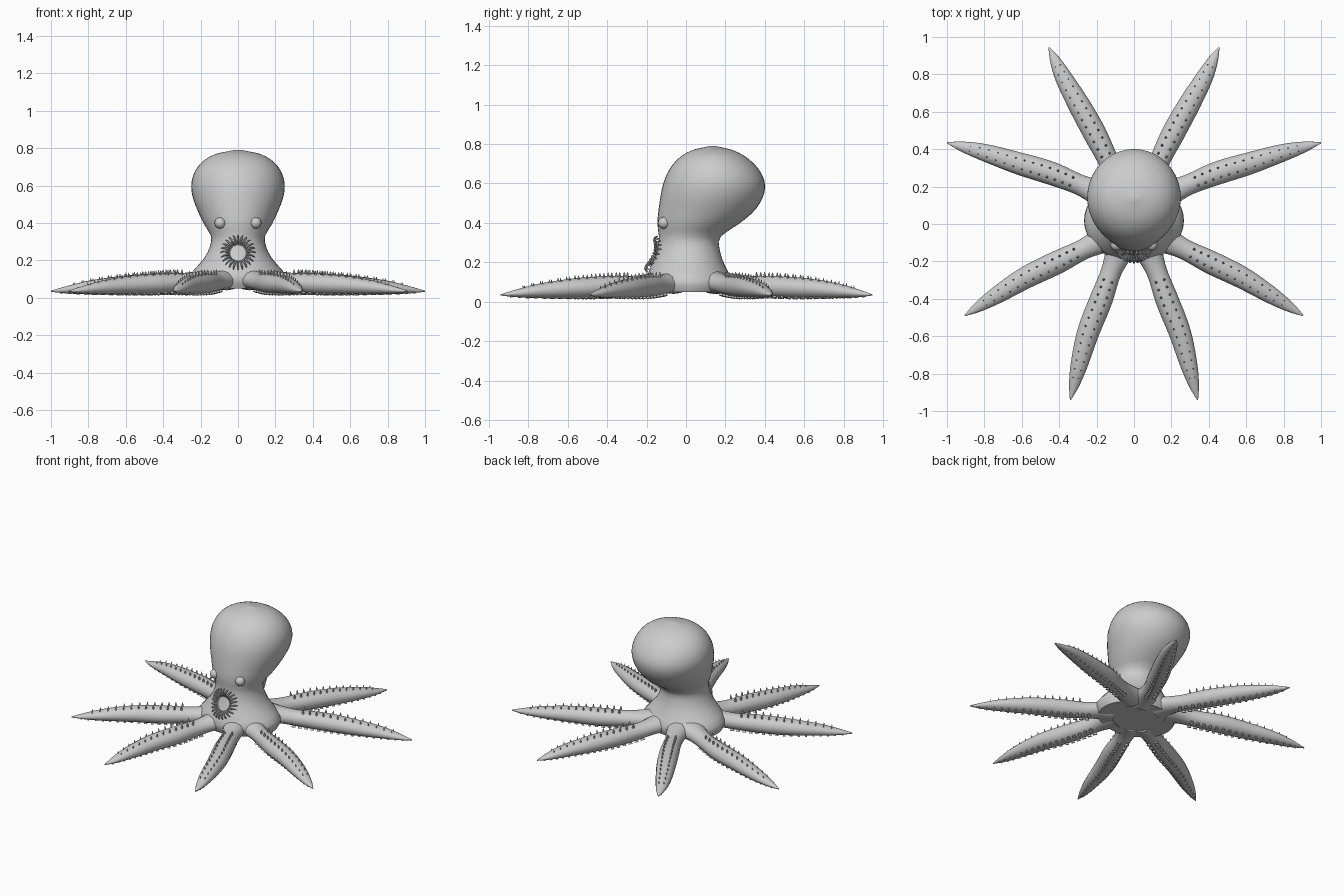
import bpy, bmesh, math
from mathutils import Vector

if "Cube" in bpy.data.objects:
    bpy.data.objects.remove(bpy.data.objects["Cube"])


def lerp_table(table, t):
    """Smooth (Catmull-Rom) lookup in rows of (key, values...)."""
    t = max(table[0][0], min(table[-1][0], t))
    i = 0
    while i < len(table) - 2 and t > table[i + 1][0]:
        i += 1
    a, b = table[i], table[i + 1]
    p, n = table[max(i - 1, 0)], table[min(i + 2, len(table) - 1)]
    h = b[0] - a[0]
    u = (t - a[0]) / h
    out = []
    for k in range(1, len(a)):
        m0 = (b[k] - p[k]) / (b[0] - p[0]) * h
        m1 = (n[k] - a[k]) / (n[0] - a[0]) * h
        out.append((2*u**3 - 3*u**2 + 1) * a[k] + (u**3 - 2*u**2 + u) * m0
                   + (3*u**2 - 2*u**3) * b[k] + (u**3 - u**2) * m1)
    return out


def loft(bm, rings):
    """Skin a list of point rings and cap both ends."""
    vs = [[bm.verts.new(p) for p in r] for r in rings]
    n = len(vs[0])
    for a, b in zip(vs, vs[1:]):
        for i in range(n):
            bm.faces.new((a[i], a[(i + 1) % n], b[(i + 1) % n], b[i]))
    bm.faces.new(vs[0][::-1])
    bm.faces.new(vs[-1])


def tube(bm, pts, radii, sides=6):
    """Round tube through a few points."""
    rings = []
    for i, p in enumerate(pts):
        d = (pts[min(i + 1, len(pts) - 1)] - pts[max(i - 1, 0)]).normalized()
        u = d.orthogonal().normalized()
        if i:
            u = (prev - d * prev.dot(d)).normalized()
        prev = u
        v = d.cross(u)
        rings.append([p + (u * math.cos(a) + v * math.sin(a)) * radii[i]
                      for a in [math.tau * k / sides for k in range(sides)]])
    loft(bm, rings)


def finish(bm, name, angle=50):
    bmesh.ops.recalc_face_normals(bm, faces=bm.faces)
    me = bpy.data.meshes.new(name)
    bm.to_mesh(me)
    bm.free()
    ob = bpy.data.objects.new(name, me)
    bpy.context.collection.objects.link(ob)
    bpy.ops.object.select_all(action='DESELECT')
    ob.select_set(True)
    bpy.context.view_layer.objects.active = ob
    bpy.ops.object.shade_smooth_by_angle(angle=math.radians(angle))
    return ob


# Body profile: z, half width, front y, back y
BODY = [(.05, .25, -.18, .22), (.10, .27, -.205, .24), (.15, .235, -.19, .215),
        (.20, .19, -.17, .19), (.26, .155, -.15, .172), (.32, .142, -.137, .168),
        (.35, .155, -.14, .20), (.40, .185, -.145, .275), (.46, .213, -.14, .345),
        (.53, .24, -.13, .39), (.60, .25, -.115, .40), (.67, .233, -.085, .37),
        (.73, .187, -.035, .31), (.77, .115, .035, .235), (.79, .02, .12, .15)]


def body_point(z, a):
    w, f, b = lerp_table(BODY, z)
    return Vector((w * math.cos(a), (f + b) / 2 + (b - f) / 2 * math.sin(a), z))


# Head and skirt in one skin
zs = [.05 + .74 * math.sin(math.pi / 2 * i / 36) for i in range(37)]
bm = bmesh.new()
loft(bm, [[body_point(z, math.tau * k / 40) for k in range(40)] for z in zs])
finish(bm, "body")

# Arm centre lines on the right side (t, x, y)
ARMS = {
    "side_back": [(0, .13, .14), (.2, .28, .205), (.4, .44, .27), (.6, .62, .325), (.8, .81, .385), (1, 1, .435)],
    "back": [(0, .06, .14), (.2, .125, .31), (.4, .205, .475), (.6, .29, .63), (.8, .38, .79), (1, .455, .945)],
    "side_front": [(0, .12, -.06), (.2, .26, -.13), (.4, .41, -.205), (.6, .575, -.285), (.8, .74, -.385), (1, .905, -.49)],
    "front": [(0, .06, -.10), (.2, .12, -.25), (.4, .178, -.41), (.6, .245, -.58), (.8, .295, -.76), (1, .34, -.94)],
}
# Arm section: t, half width, half height, centre z
SECTION = [(0, .09, .06, .10), (.12, .065, .05, .092), (.22, .055, .05, .082), (.4, .062, .055, .075),
           (.6, .059, .05, .067), (.8, .045, .035, .054), (.92, .026, .018, .042), (1, .003, .003, .035)]


def arm_point(path, t, a, side):
    """Point and outward direction on an arm's skin."""
    x, y = lerp_table(path, t)
    x0, y0 = lerp_table(path, max(t - .02, 0))
    x1, y1 = lerp_table(path, min(t + .02, 1))
    across = Vector((y1 - y0, x0 - x1, 0)).normalized()
    w, h, z = lerp_table(SECTION, t)
    p = Vector((x, y, z)) + across * (w * math.cos(a)) + Vector((0, 0, h * math.sin(a)))
    n = (across * (math.cos(a) / w) + Vector((0, 0, math.sin(a) / h))).normalized()
    flip = Vector((side, 1, 1))
    return p * flip, n * flip


for name, path in ARMS.items():
    for side, label in ((1, "right"), (-1, "left")):
        # Tapered arm
        bm = bmesh.new()
        loft(bm, [[arm_point(path, i / 28, math.tau * k / 16, side)[0] for k in range(16)]
                  for i in range(29)])
        finish(bm, f"{name}_arm_{label}")
        # Two rows of thorns along the top
        bm = bmesh.new()
        for i in range(13):
            t = .27 + .6 * i / 12
            s = 1 - .55 * i / 12
            for da in (-.42, .42):
                p, n = arm_point(path, t, math.pi / 2 + da, side)
                n = (n + Vector((0, 0, 1.5))).normalized()
                tube(bm, [p - n * .006, p + n * .01 * s, p + n * .026 * s],
                     [.008 * s, .006 * s, .001])
        finish(bm, f"{name}_thorns_{label}")
        # Two rows of cupped suckers underneath
        bm = bmesh.new()
        for i in range(17):
            t = .2 + .74 * i / 16
            s = 1 - .65 * i / 16
            for da in (-.45, .45):
                p, n = arm_point(path, t, -math.pi / 2 + da, side)
                u = n.orthogonal().normalized()
                v = n.cross(u)
                prof = [(.010, -.004), (.012, .005), (.014, .010), (.009, .011), (.006, .004)]
                loft(bm, [[p + n * h * s + (u * math.cos(q) + v * math.sin(q)) * r * s
                           for q in [math.tau * k / 8 for k in range(8)]] for r, h in prof])
        finish(bm, f"{name}_suckers_{label}")

# Eyes
for side, label in ((1, "right"), (-1, "left")):
    bm = bmesh.new()
    bmesh.ops.create_uvsphere(bm, u_segments=20, v_segments=12, radius=.03)
    bmesh.ops.translate(bm, verts=bm.verts, vec=(side * .095, -.112, .40))
    finish(bm, f"eye_{label}")

# Ring of curved spines around the mouth on the front
bm = bmesh.new()
out = Vector((0, -.957, .29))
for k in range(24):
    a = math.tau * k / 24
    pts = []
    for r, h in ((.045, -.004), (.053, .014), (.066, .024), (.08, .022), (.093, .008)):
        x, z = r * math.cos(a), .24 + r * math.sin(a)
        w = lerp_table(BODY, z)[0]
        pts.append(body_point(z, -math.acos(x / w)) + out * h)
    tube(bm, pts, [.005, .006, .006, .005, .002])
finish(bm, "mouth_spines")
